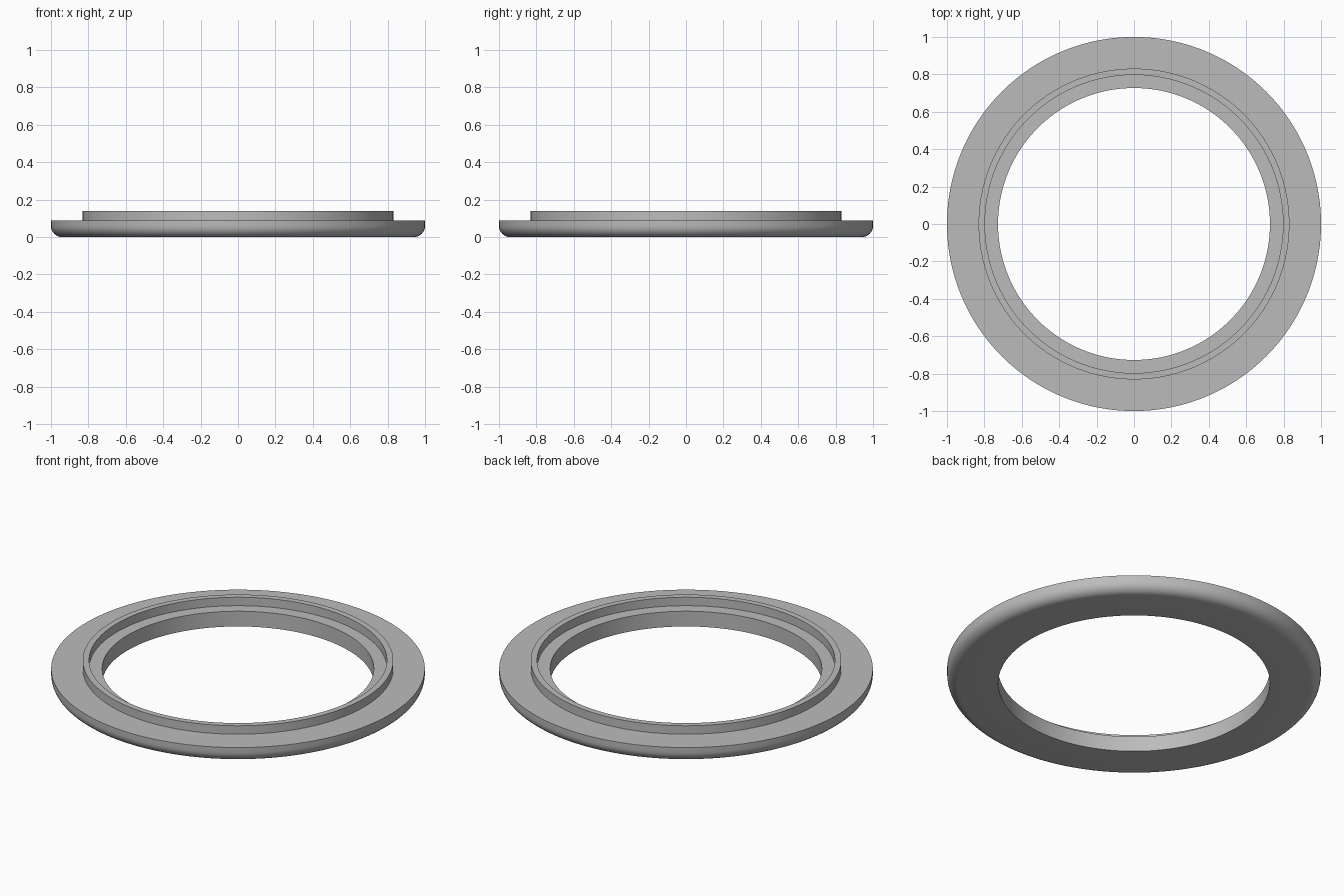
import bpy
import bmesh
import math
from mathutils import Vector

STEPS = 160
cube = bpy.data.objects.get("Cube")
if cube:
    bpy.data.objects.remove(cube, do_unlink=True)

# Plain grey finish
grey = bpy.data.materials.new("plain grey")
grey.use_nodes = True
colour = (0.5, 0.5, 0.5, 1)
grey.diffuse_color = colour
grey.node_tree.nodes["Principled BSDF"].inputs["Base Color"].default_value = colour

# Section dimensions
bore, lip_inner, lip_outer, rim = 0.727, 0.797, 0.831, 1.0
flange_top, lip_top, fillet = 0.09, 0.14, 0.06

# Closed section: rounded lower rim, flange, raised lip, inner ledge
profile = [(bore, 0)]
for i in range(9):
    a = math.pi / 2 * i / 8
    profile.append((rim - fillet + fillet * math.sin(a), fillet - fillet * math.cos(a)))
profile += [(rim, flange_top), (lip_outer, flange_top), (lip_outer, lip_top),
            (lip_inner, lip_top), (lip_inner, flange_top), (bore, flange_top)]

# Revolve the section about z
bm = bmesh.new()
verts = [bm.verts.new((r, 0, z)) for r, z in profile]
edges = [bm.edges.new((v, verts[(i + 1) % len(verts)])) for i, v in enumerate(verts)]
bmesh.ops.spin(bm, geom=verts + edges, cent=Vector(), axis=Vector((0, 0, 1)),
               angle=math.tau, steps=STEPS, use_duplicate=False)
bmesh.ops.remove_doubles(bm, verts=bm.verts, dist=0.0005)
bmesh.ops.recalc_face_normals(bm, faces=bm.faces)
mesh = bpy.data.meshes.new("flanged_ring")
bm.to_mesh(mesh)
bm.free()

ring = bpy.data.objects.new("flanged_ring", mesh)
bpy.context.collection.objects.link(ring)
mesh.materials.append(grey)
bpy.ops.object.select_all(action='DESELECT')
ring.select_set(True)
bpy.context.view_layer.objects.active = ring
bpy.ops.object.shade_smooth_by_angle(angle=math.radians(30))
